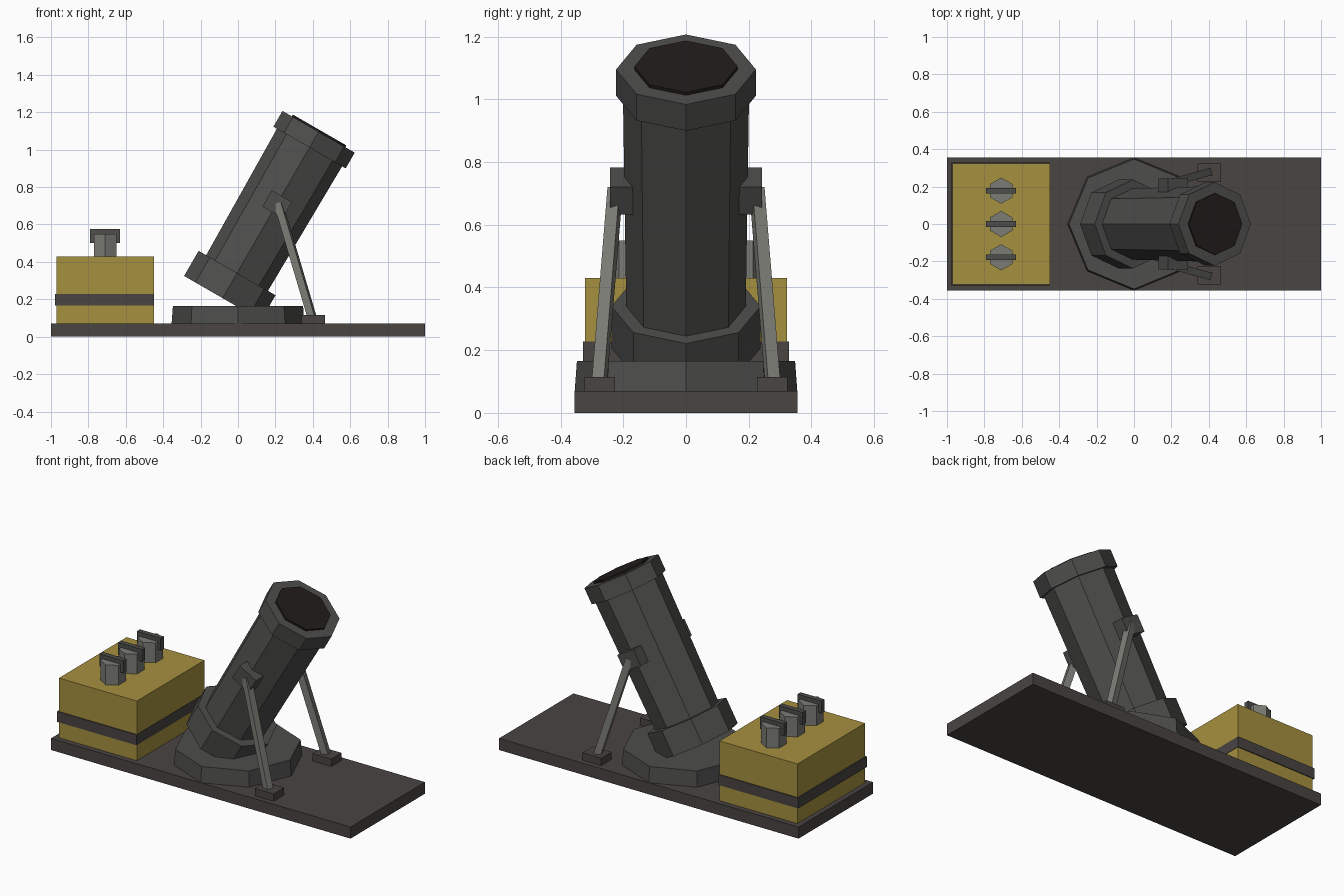
import bpy, bmesh, math
from mathutils import Vector, Matrix

if "Cube" in bpy.data.objects:
    bpy.data.objects.remove(bpy.data.objects["Cube"])


def material(name, rgb):
    m = bpy.data.materials.new(name)
    m.diffuse_color = (*rgb, 1)
    m.use_nodes = True
    m.node_tree.nodes["Principled BSDF"].inputs["Base Color"].default_value = m.diffuse_color
    return m


IRON = material("dark_iron", (0.075, 0.075, 0.072))
PLATE = material("plate_grey", (0.065, 0.058, 0.055))
STEEL = material("steel", (0.20, 0.20, 0.18))
BLACK = material("bore_black", (0.015, 0.012, 0.011))
YELLOW = material("crate_yellow", (0.38, 0.28, 0.05))


def finish(name, bm, mat, matrix=Matrix()):
    bmesh.ops.recalc_face_normals(bm, faces=bm.faces)
    me = bpy.data.meshes.new(name)
    bm.to_mesh(me)
    bm.free()
    me.materials.append(mat)
    ob = bpy.data.objects.new(name, me)
    ob.matrix_world = matrix
    bpy.context.collection.objects.link(ob)
    return ob


def box(name, center, size, mat, rot=Matrix()):
    bm = bmesh.new()
    bmesh.ops.create_cube(bm, size=1, matrix=Matrix.Diagonal((*size, 1)))
    return finish(name, bm, mat, Matrix.Translation(center) @ rot)


def prism(name, sides, z0, z1, r0, r1, mat, matrix=Matrix(), turn=0.0):
    """Capped prism from z0 to z1 in the local frame, first corner at angle turn."""
    bm = bmesh.new()
    rings = []
    for z, r in ((z0, r0), (z1, r1)):
        rings.append([bm.verts.new((r * math.cos(turn + math.tau * i / sides),
                                    r * math.sin(turn + math.tau * i / sides), z))
                      for i in range(sides)])
    for i in range(sides):
        j = (i + 1) % sides
        bm.faces.new((rings[0][i], rings[0][j], rings[1][j], rings[1][i]))
    bm.faces.new(rings[0])
    bm.faces.new(rings[1])
    return finish(name, bm, mat, matrix)


# Ground plate and octagonal turntable
box("base_plate", (0, 0, 0.035), (2, 0.71, 0.07), PLATE)
prism("turntable", 8, 0.07, 0.165, 0.355, 0.348, IRON)

# Tilted barrel with breech collar, muzzle collar and dark bore
tilt = Matrix.Rotation(math.radians(30), 4, 'Y')
axis = Matrix.Translation((-0.0825, 0, 0.206)) @ tilt
prism("breech_collar", 8, 0, 0.155, 0.2375, 0.2375, IRON, axis)
prism("barrel", 8, 0.1, 1.0, 0.19, 0.202, IRON, axis)
prism("muzzle_collar", 8, 0.93, 1.027, 0.223, 0.223, IRON, axis)
prism("bore", 8, 0.98, 1.038, 0.165, 0.165, BLACK, axis)

# Bipod: clamp, leg and foot on each side
for side, s in (("right", -1), ("left", 1)):
    box(side + "_clamp", (0.21, s * 0.203, 0.708), (0.125, 0.08, 0.10), IRON, tilt)
    top, foot = Vector((0.215, s * 0.226, 0.715)), Vector((0.40, s * 0.277, 0.09))
    d = top - foot
    box(side + "_leg", (top + foot) / 2, (0.04, 0.04, d.length), STEEL,
        d.to_track_quat('Z', 'Y').to_matrix().to_4x4())
    box(side + "_foot", (0.402, s * 0.275, 0.09), (0.125, 0.098, 0.05), PLATE)

# Ammunition crate with a strap around it
box("crate", (-0.71, 0, 0.25), (0.52, 0.645, 0.36), YELLOW)
box("crate_strap", (-0.713, 0, 0.197), (0.53, 0.656, 0.063), PLATE)

# Shells standing in the crate, each with a flat fin
for i, y in enumerate((-0.178, 0, 0.178)):
    prism(f"shell_{i + 1}", 6, 0.42, 0.55, 0.07, 0.07, STEEL,
          Matrix.Translation((-0.71, y, 0)), math.pi / 2)
    box(f"shell_fin_{i + 1}", (-0.71, y, 0.538), (0.16, 0.03, 0.074), IRON)
